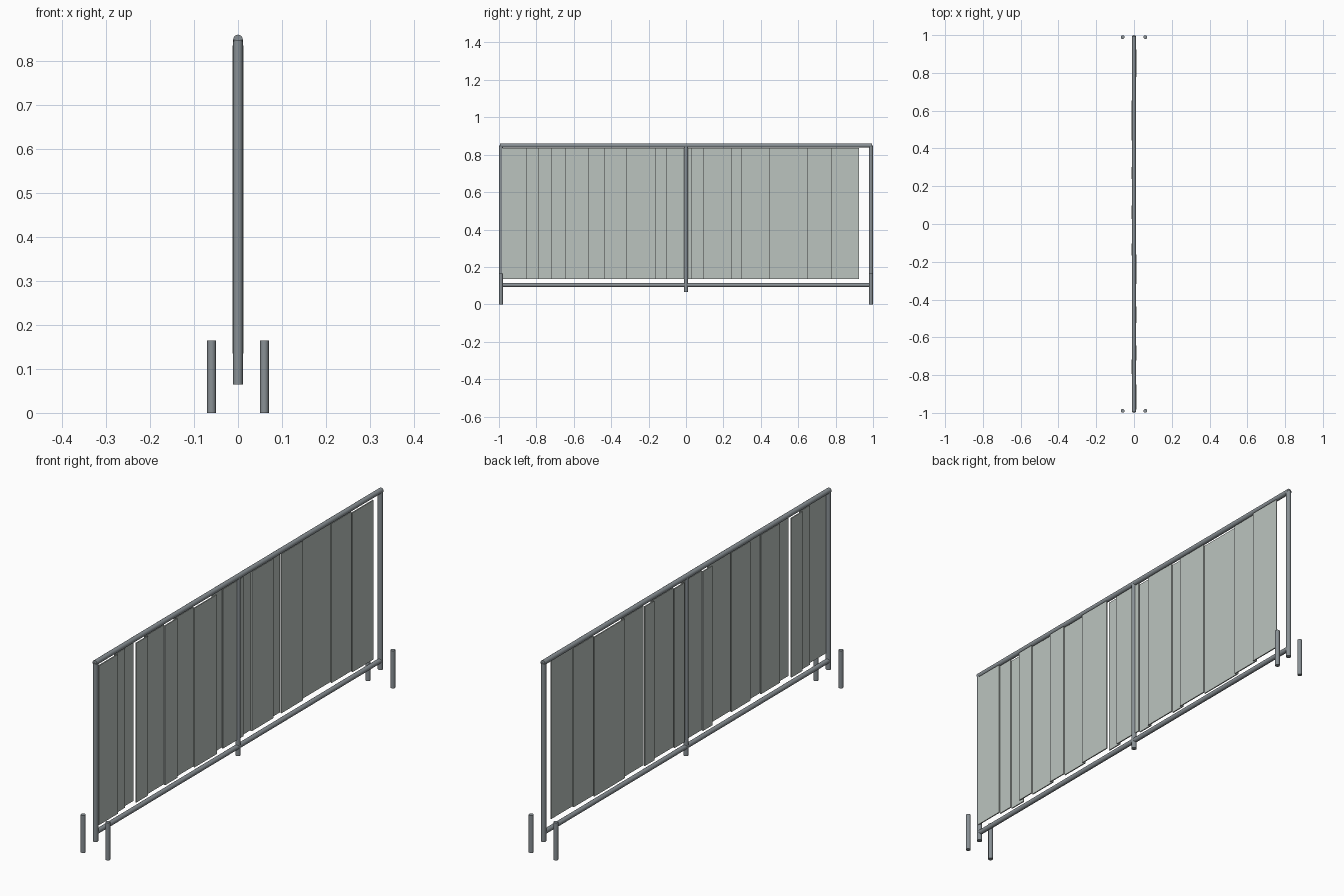
import bpy

cube = bpy.data.objects.get("Cube")
if cube:
    bpy.data.objects.remove(cube, do_unlink=True)


def make_material(name, rgb):
    mat = bpy.data.materials.new(name)
    mat.use_nodes = True
    mat.diffuse_color = (*rgb, 1)
    mat.node_tree.nodes["Principled BSDF"].inputs["Base Color"].default_value = (*rgb, 1)
    return mat


METAL = make_material("grey_metal", (0.25, 0.28, 0.30))
BOARD = make_material("pale_grey_board", (0.50, 0.55, 0.52))


def tube(name, centre, length, radius, along_y=False):
    bpy.ops.mesh.primitive_cylinder_add(
        vertices=16, radius=radius, depth=length, location=centre,
        rotation=(1.570796 if along_y else 0, 0, 0))
    obj = bpy.context.object
    obj.name = name
    obj.data.materials.append(METAL)
    bpy.ops.object.shade_smooth_by_angle()
    return obj


def board(name, y0, y1, x, thickness=0.005, bottom=0.135, top=0.835):
    bpy.ops.mesh.primitive_cube_add(
        size=1, location=(x, (y0 + y1) / 2, (bottom + top) / 2))
    obj = bpy.context.object
    obj.name = name
    obj.scale = (thickness, y1 - y0, top - bottom)
    bpy.ops.object.transform_apply(location=False, rotation=False, scale=True)
    obj.data.materials.append(BOARD)


# Upright posts
END = 0.989
R = 0.011
for label, y in (("front", -END), ("middle", 0), ("back", END)):
    tube(label + "_post", (0, y, 0.4565), 0.783, R)

# Horizontal rails
tube("top_rail", (0, 0, 0.849), 2 * END + R, R, along_y=True)
tube("bottom_rail", (0, 0, 0.103), 2 * END, 0.0105, along_y=True)

# Short ground stakes on both sides of each end
for end, y in (("front", -END), ("back", END)):
    for side, x in (("right", -0.06), ("left", 0.06)):
        tube(f"{end}_{side}_stake", (x, y, 0.0825), 0.165, 0.010)

# Staggered boards: seam positions and sideways offsets
seams = [-0.98, -0.853, -0.79, -0.72, -0.645, -0.52, -0.44, -0.315, -0.165,
         -0.105, 0.03, 0.095, 0.24, 0.30, 0.445, 0.65, 0.78, 0.922]
offsets = {"+": 0.0095, "0": 0.0, "-": -0.0095}
LAP = 0.003
for i, sign in enumerate("+0-+0+0+-0-0-0-0+"):
    board(f"board_{i + 1}", seams[i] - LAP, seams[i + 1] + LAP, offsets[sign])
